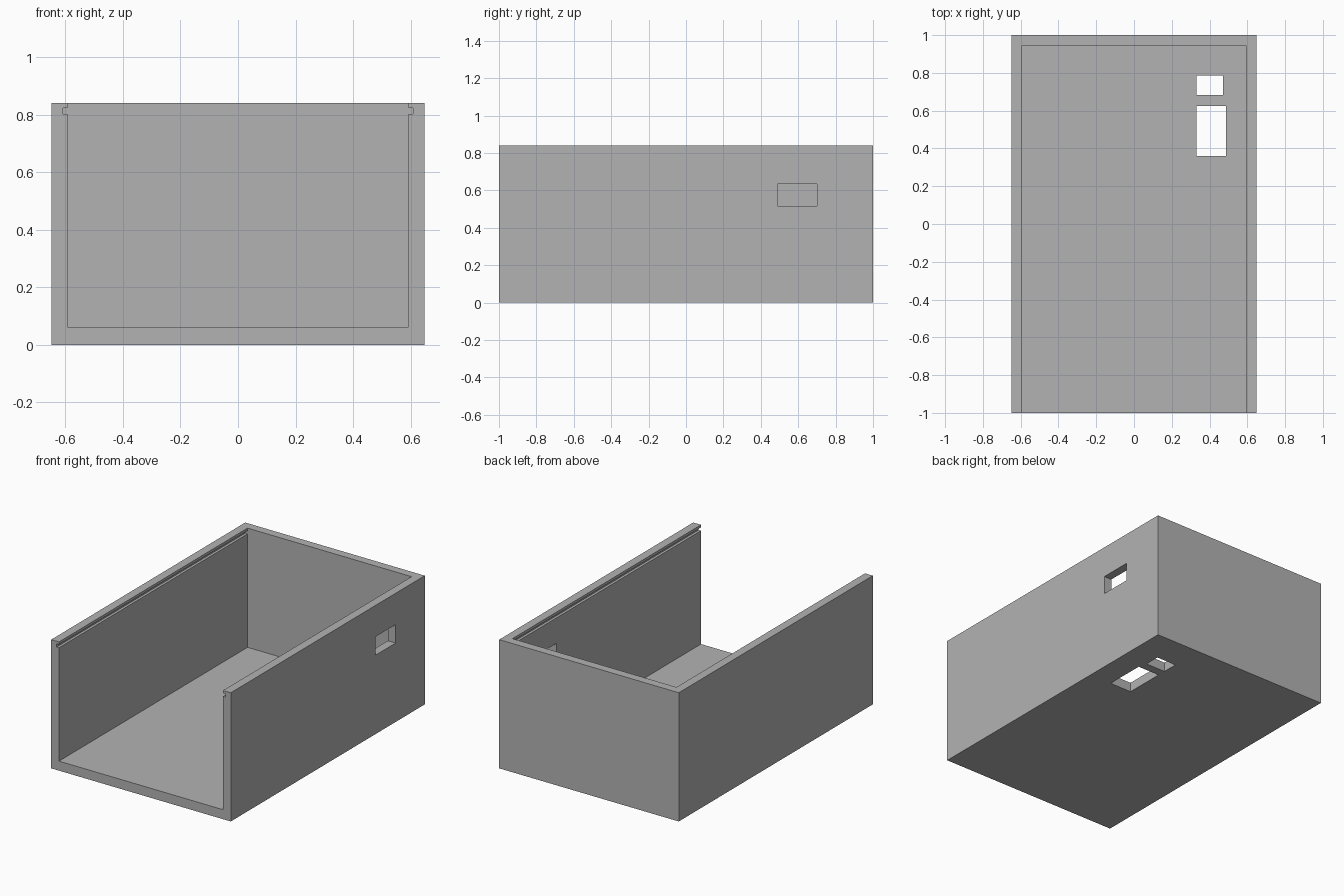
import bpy
import bmesh
from mathutils import Vector

if "Cube" in bpy.data.objects:
    bpy.data.objects.remove(bpy.data.objects["Cube"], do_unlink=True)

grey = bpy.data.materials.new("plain grey")
grey.use_nodes = True
colour = (0.45, 0.45, 0.45, 1)
grey.diffuse_color = colour
grey.node_tree.nodes["Principled BSDF"].inputs["Base Color"].default_value = colour

HALF_WIDTH, HEIGHT = 0.648, 0.84
INNER, FLOOR, BACK = 0.592, 0.062, 0.944
GROOVE, GROOVE_LOW, GROOVE_HIGH = 0.609, 0.802, 0.823
OVER = 0.1


def prism(name, profile, y0, y1):
    """Extrude an x-z outline along y."""
    bm = bmesh.new()
    face = bm.faces.new([bm.verts.new((x, y0, z)) for x, z in profile])
    result = bmesh.ops.extrude_face_region(bm, geom=[face])
    moved = [v for v in result["geom"] if isinstance(v, bmesh.types.BMVert)]
    bmesh.ops.translate(bm, vec=Vector((0, y1 - y0, 0)), verts=moved)
    bmesh.ops.recalc_face_normals(bm, faces=bm.faces)
    mesh = bpy.data.meshes.new(name)
    bm.to_mesh(mesh)
    bm.free()
    mesh.materials.append(grey)
    obj = bpy.data.objects.new(name, mesh)
    bpy.context.collection.objects.link(obj)
    return obj


def block(name, x0, x1, y0, y1, z0, z1):
    return prism(name, [(x0, z0), (x1, z0), (x1, z1), (x0, z1)], y0, y1)


def cut(target, cutter):
    """Subtract the cutter from the target and discard it."""
    cutter.hide_render = True
    mod = target.modifiers.new(cutter.name, "BOOLEAN")
    mod.operation, mod.solver, mod.object = "DIFFERENCE", "EXACT", cutter
    bpy.context.view_layer.objects.active = target
    bpy.ops.object.modifier_apply(modifier=mod.name)
    bpy.data.objects.remove(cutter, do_unlink=True)


# Outer box
case = block("open_case", -HALF_WIDTH, HALF_WIDTH, -1, 1, 0, HEIGHT)

# Cavity open at the front and top, with a sliding-lid groove in each side
right_edge = [(INNER, FLOOR), (INNER, GROOVE_LOW), (GROOVE, GROOVE_LOW),
              (GROOVE, GROOVE_HIGH), (INNER, GROOVE_HIGH), (INNER, HEIGHT + OVER)]
left_edge = [(-x, z) for x, z in reversed(right_edge)]
cut(case, prism("cavity_cutter", right_edge + left_edge, -1 - OVER, BACK))

# Side window and two floor openings
cut(case, block("side_window_cutter", 0.5, 0.75, 0.49, 0.70, 0.515, 0.635))
cut(case, block("small_floor_cutter", 0.33, 0.472, 0.682, 0.785, -OVER, OVER))
cut(case, block("large_floor_cutter", 0.33, 0.487, 0.36, 0.625, -OVER, OVER))
